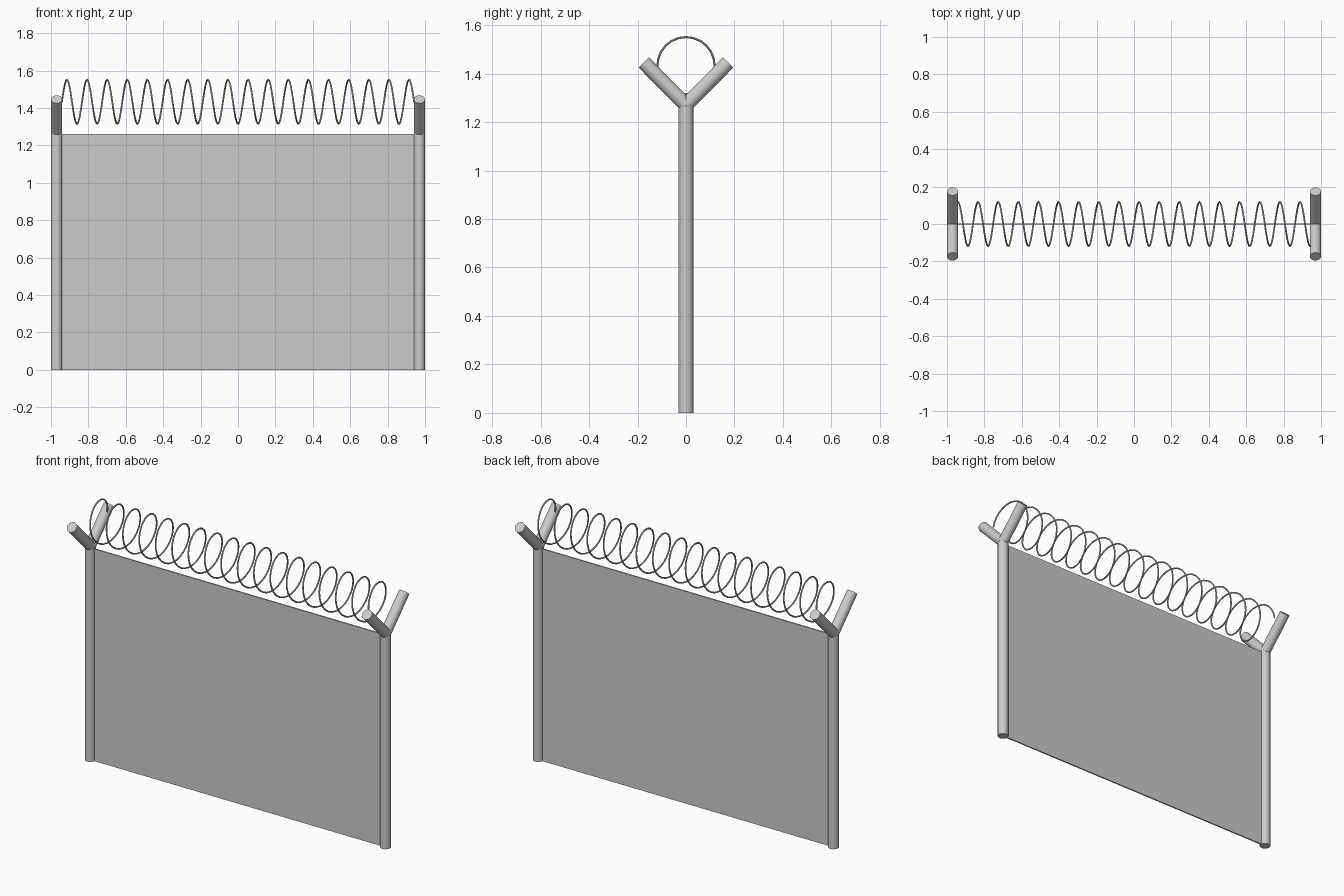
import bpy, bmesh, math
from mathutils import Vector

if "Cube" in bpy.data.objects:
    bpy.data.objects.remove(bpy.data.objects["Cube"])

POST_X, POST_R = 0.97, 0.03
FORK_Z, ARM_Y, ARM_Z = 1.27, 0.174, 1.446


def smooth(obj):
    bpy.ops.object.select_all(action='DESELECT')
    obj.select_set(True)
    bpy.context.view_layer.objects.active = obj
    bpy.ops.object.shade_smooth_by_angle(angle=math.radians(35))


def rod(name, a, b, radius):
    a, b = Vector(a), Vector(b)
    bpy.ops.mesh.primitive_cylinder_add(vertices=32, radius=radius,
                                        depth=(b - a).length, location=(a + b) / 2)
    obj = bpy.context.object
    obj.name = name
    obj.rotation_euler = (b - a).to_track_quat('Z', 'Y').to_euler()
    smooth(obj)
    return obj


# Posts with forked arms at both ends
for side, x in (("left", -POST_X), ("right", POST_X)):
    rod(f"{side}_post", (x, 0, 0), (x, 0, FORK_Z - 0.006), POST_R)
    for face, s in (("front", -1), ("back", 1)):
        rod(f"{side}_{face}_arm", (x, 0, FORK_Z), (x, s * ARM_Y, ARM_Z), POST_R)

# Thin fence panel between the posts
bpy.ops.mesh.primitive_cube_add(size=1, location=(0, 0, 0.63))
panel = bpy.context.object
panel.name = "fence_panel"
panel.scale = (1.89, 0.008, 1.26)

# Coiled wire: a small ring swept along a helix
TURNS, SEGS, SIDES = 17.5, 24, 8
COIL_R, WIRE_R, COIL_Z, HALF = 0.118, 0.0045, 1.433, 0.9415
bm = bmesh.new()
rings = []
steps = int(TURNS * SEGS)
for i in range(steps + 1):
    t = 2 * math.pi * i / SEGS
    out = Vector((0, math.cos(t), math.sin(t)))
    centre = Vector((-HALF + 2 * HALF * i / steps, 0, COIL_Z)) + out * COIL_R
    tangent = Vector((2 * HALF / (TURNS * 2 * math.pi),
                      -COIL_R * math.sin(t), COIL_R * math.cos(t))).normalized()
    across = tangent.cross(out)
    rings.append([bm.verts.new(centre + WIRE_R * (math.cos(a) * out + math.sin(a) * across))
                  for a in (2 * math.pi * k / SIDES for k in range(SIDES))])
for r0, r1 in zip(rings, rings[1:]):
    for k in range(SIDES):
        n = (k + 1) % SIDES
        bm.faces.new((r0[k], r0[n], r1[n], r1[k]))
bm.faces.new(rings[0])
bm.faces.new(rings[-1])
bmesh.ops.recalc_face_normals(bm, faces=bm.faces)
mesh = bpy.data.meshes.new("wire_coil")
bm.to_mesh(mesh)
bm.free()
coil = bpy.data.objects.new("wire_coil", mesh)
bpy.context.collection.objects.link(coil)
smooth(coil)
